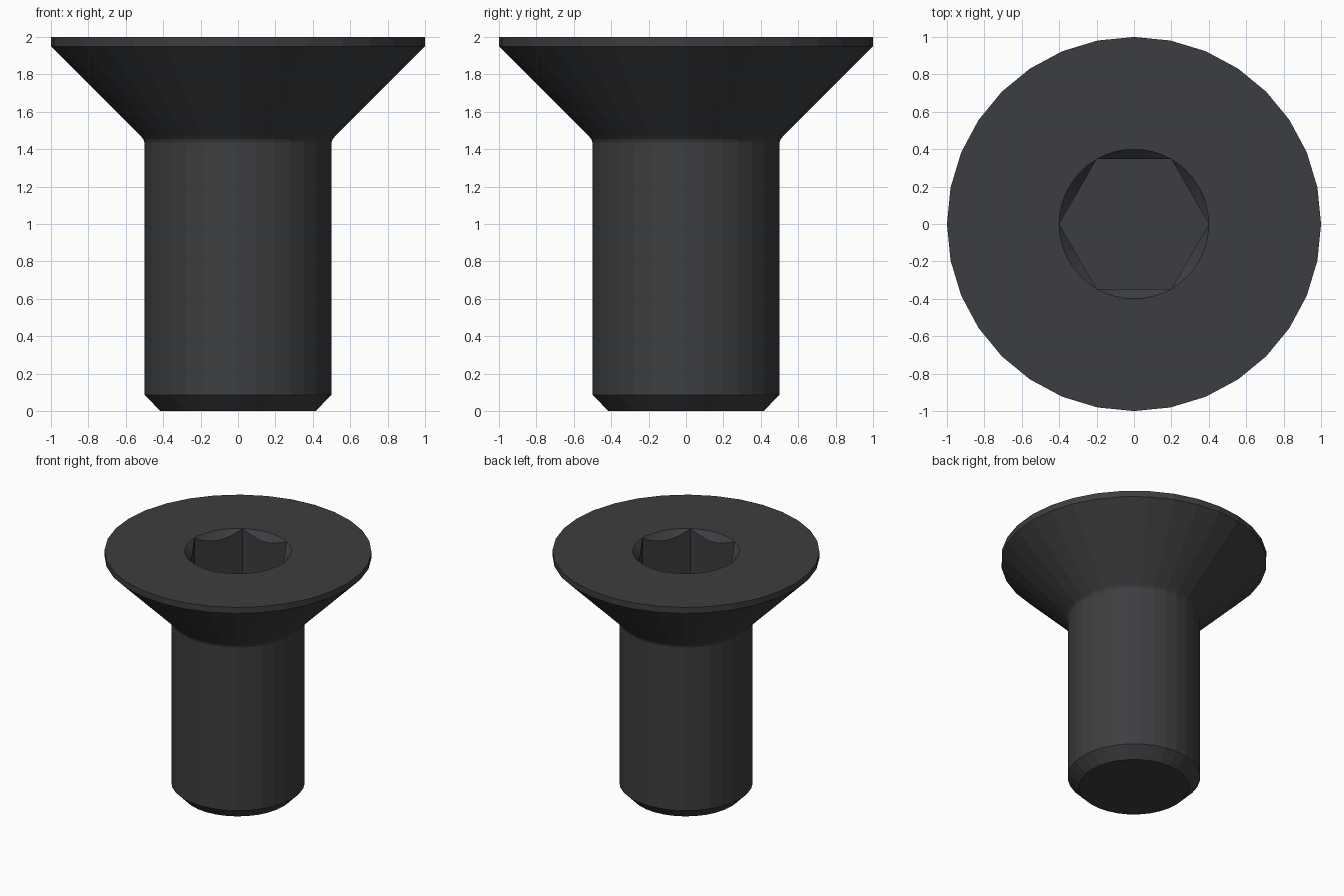
import bpy, bmesh
from math import cos, sin, pi

if "Cube" in bpy.data.objects:
    bpy.data.objects.remove(bpy.data.objects["Cube"])

SIDES = 32          # facets of the turned body
SOCKET = 48         # points round the socket (8 per hex flat)
R_HEX = 0.4
FLOOR_Z = 1.6

bm = bmesh.new()


def ring(points):
    return [bm.verts.new(p) for p in points]


def circle(r, z, n):
    return ring([(r * cos(2 * pi * i / n), r * sin(2 * pi * i / n), z) for i in range(n)])


def hex_radius(i):
    step = (2 * pi * i / SOCKET) % (pi / 3)
    return R_HEX * cos(pi / 6) / cos(step - pi / 6)


def hexagon(z_of_r):
    pts = []
    for i in range(SOCKET):
        r, a = hex_radius(i), 2 * pi * i / SOCKET
        pts.append((r * cos(a), r * sin(a), z_of_r(r)))
    return ring(pts)


def skin(lower, upper):
    n = len(lower)
    for i in range(n):
        j = (i + 1) % n
        bm.faces.new((lower[i], lower[j], upper[j], upper[i]))


# turned body: chamfered tip, shank, small neck fillet, countersunk head
profile = [(0.415, 0), (0.5, 0.087), (0.5, 1.435), (0.506, 1.453),
           (0.52, 1.47), (1, 1.95), (1, 2)]
rings = [circle(r, z, SIDES) for r, z in profile]
for lower, upper in zip(rings, rings[1:]):
    skin(lower, upper)
bm.faces.new(rings[0][::-1])

# hex socket with a conical countersink at the mouth
mouth = circle(R_HEX, 2, SOCKET)
lip = hexagon(lambda r: 2 - 1.05 * (R_HEX - r))
floor = hexagon(lambda r: FLOOR_Z)
skin(mouth, lip)
skin(lip, floor)
for f in bm.faces[:]:
    f.smooth = False
bm.faces.new(floor)

# flat top of the head, as two half rings
rim = rings[-1]
for half in (0, 1):
    outer = [rim[(half * SIDES // 2 + i) % SIDES] for i in range(SIDES // 2 + 1)]
    inner = [mouth[(half * SOCKET // 2 + i) % SOCKET] for i in range(SOCKET // 2 + 1)]
    bm.faces.new(outer + inner[::-1])

bmesh.ops.remove_doubles(bm, verts=bm.verts, dist=1e-5)
bmesh.ops.triangulate(bm, faces=[f for f in bm.faces if len(f.verts) > 60])
bmesh.ops.recalc_face_normals(bm, faces=bm.faces)

mesh = bpy.data.meshes.new("countersunk_screw")
bm.to_mesh(mesh)
bm.free()
screw = bpy.data.objects.new("countersunk_screw", mesh)
bpy.context.collection.objects.link(screw)

# dark steel
steel = bpy.data.materials.new("dark_steel")
steel.diffuse_color = (0.045, 0.048, 0.052, 1)
steel.use_nodes = True
steel.node_tree.nodes["Principled BSDF"].inputs["Base Color"].default_value = steel.diffuse_color
mesh.materials.append(steel)
